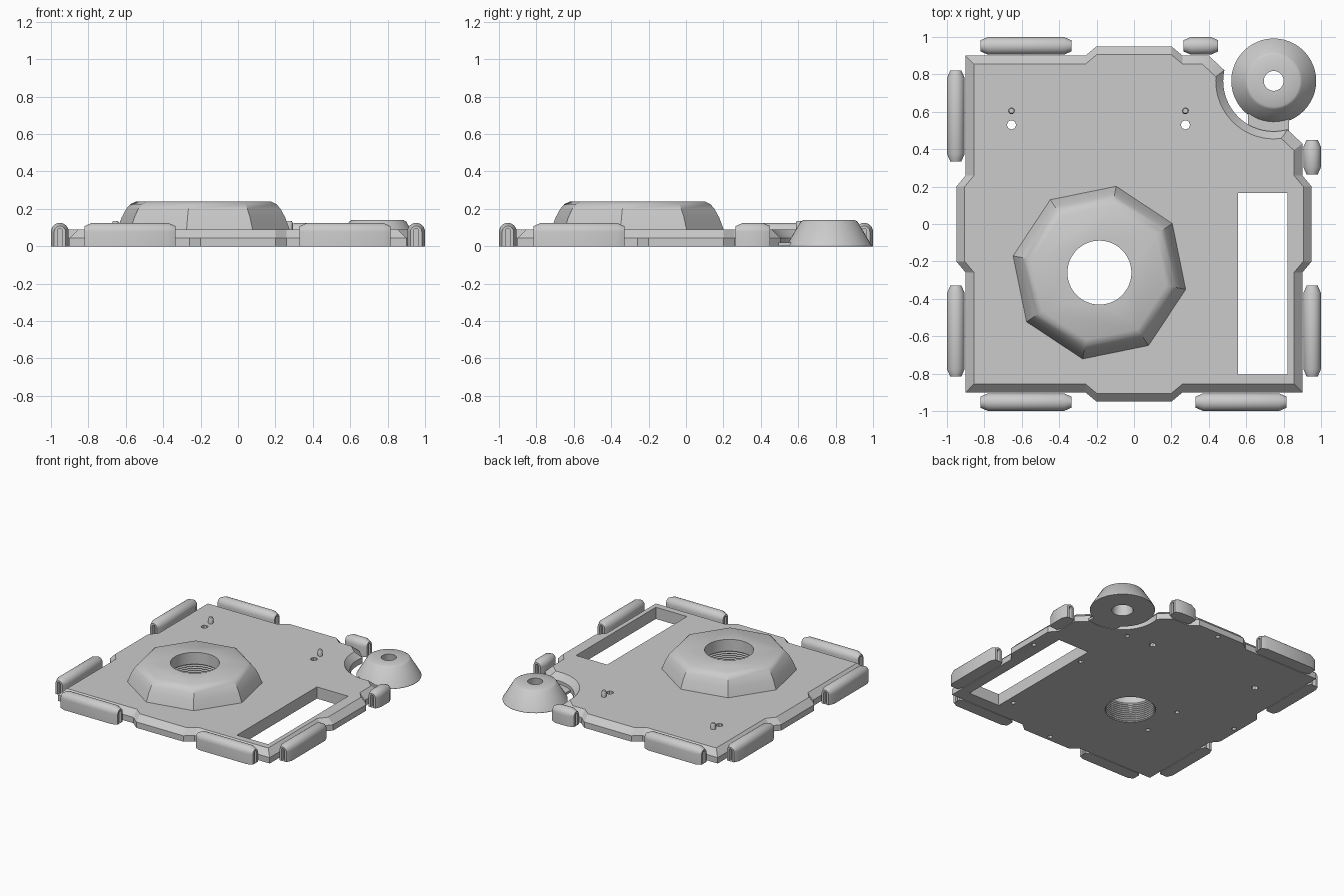
import bpy
import bmesh
from math import sin, cos, pi, radians

old = bpy.data.objects.get("Cube")
if old:
    bpy.data.objects.remove(old, do_unlink=True)

grey = bpy.data.materials.new("light_grey")
grey.use_nodes = True
grey.diffuse_color = (0.6, 0.6, 0.6, 1)
grey.node_tree.nodes["Principled BSDF"].inputs["Base Color"].default_value = (0.6, 0.6, 0.6, 1)


def loft(name, rings, closed=False):
    """Skin a series of equal rings; cap the ends, or join last to first."""
    bm = bmesh.new()
    loops = [[bm.verts.new(p) for p in ring] for ring in rings]
    pairs = list(zip(loops, loops[1:]))
    if closed:
        pairs.append((loops[-1], loops[0]))
    else:
        bm.faces.new(loops[0])
        bm.faces.new(loops[-1])
    n = len(loops[0])
    for a, b in pairs:
        for i in range(n):
            j = (i + 1) % n
            bm.faces.new((a[i], a[j], b[j], b[i]))
    bmesh.ops.recalc_face_normals(bm, faces=bm.faces)
    mesh = bpy.data.meshes.new(name)
    bm.to_mesh(mesh)
    bm.free()
    mesh.materials.append(grey)
    obj = bpy.data.objects.new(name, mesh)
    bpy.context.collection.objects.link(obj)
    return obj


def lathe(name, centre, profile, sides=48, turn=0, closed=False):
    cx, cy = centre
    angles = [radians(turn) + 2 * pi * i / sides for i in range(sides)]
    return loft(name, [[(cx + r * cos(a), cy + r * sin(a), z) for a in angles]
                       for r, z in profile], closed)


def box(name, x0, x1, y0, y1, z0, z1):
    corners = [(x0, y0), (x1, y0), (x1, y1), (x0, y1)]
    return loft(name, [[(x, y, z) for x, y in corners] for z in (z0, z1)])


def activate(obj):
    bpy.ops.object.select_all(action='DESELECT')
    obj.select_set(True)
    bpy.context.view_layer.objects.active = obj


def cut(obj, cutter):
    cutter.hide_render = True
    mod = obj.modifiers.new("cut", 'BOOLEAN')
    mod.operation = 'DIFFERENCE'
    mod.solver = 'EXACT'
    mod.object = cutter
    activate(obj)
    bpy.ops.object.modifier_apply(modifier=mod.name)


def discard(obj):
    bpy.data.objects.remove(obj, do_unlink=True)


def smooth(obj):
    activate(obj)
    bpy.ops.object.shade_smooth_by_angle(angle=radians(30))


# Base plate: a square with a bump on each side and a clipped corner
E, B, C, T = 0.9, 0.05, 0.045, 0.09
outer, inner = [], []
for k in range(4):
    side = [(-E, -E), (-0.26, -E), (-0.2, -E - B), (0.2, -E - B), (0.26, -E)]
    for i, (x, y) in enumerate(side):
        tx, ty = (x + C if i == 0 else x), y + C
        for _ in range(k):
            x, y, tx, ty = -y, x, -ty, tx
        if i == 0 and k == 2:
            outer += [(E, 0.43), (0.4, E)]
            inner += [(E - C, 0.394), (0.365, E - C)]
        else:
            outer.append((x, y))
            inner.append((tx, ty))
plate = loft("base_plate", [[(x, y, 0) for x, y in outer],
                            [(x, y, C) for x, y in outer],
                            [(x, y, T) for x, y in inner]])

# Octagonal dome with a rounded shoulder
HUB = (-0.185, -0.26)
dome = lathe("octagonal_dome", HUB, [(0.47, T), (0.445, 0.155), (0.42, 0.2),
                                     (0.398, 0.225), (0.366, 0.24)], 8, 34)

# Threaded hole through dome and plate
thread = [(0.171, -0.1)]
thread += [(0.171 + 0.008 * (i % 2), -0.01 + 0.008 * i) for i in range(21)]
thread += [(0.171, 0.3)]
bore = lathe("bore_cutter", HUB, thread, 64)
cut(plate, bore)
cut(dome, bore)
discard(bore)

# Round corner bay, rectangular window and small holes in the plate
DISC = (0.747, 0.765)
PEGS = (-0.655, 0.275)
cutters = [
    lathe("bay_cutter", DISC, [(0.27, -0.1), (0.27, C), (0.35, 0.135)], 64),
    box("window_cutter", 0.555, 0.82, -0.805, 0.165, -0.1, 0.2)]
for x in PEGS:
    cutters.append(lathe("hole_cutter", (x, 0.53), [(0.025, -0.1), (0.025, 0.2)], 8))
blind = [(0, 0.91), (0, -0.91), (0.91, 0), (-0.91, 0), (0.51, 0.03),
         (0.49, 0.51), (0.5, -0.71), (-0.46, -0.4), (-0.46, -0.08)]
for spot in blind:
    cutters.append(lathe("blind_cutter", spot, [(0.017, -0.1), (0.017, 0.035)], 12))
for cutter in cutters:
    cut(plate, cutter)
    discard(cutter)
smooth(plate)
smooth(dome)

# Small locating pegs
for x in PEGS:
    smooth(lathe("locating_peg", (x, 0.605), [(0.018, T - 0.01), (0.018, 0.125),
                                              (0.013, 0.135)], 12))

# Conical corner foot with a tapered hole, joined by a thin tab
smooth(lathe("conical_foot", DISC, [(0.075, 0), (0.227, 0), (0.227, 0.006),
                                    (0.152, 0.132), (0.138, 0.14), (0.053, 0.14)],
             closed=True))
box("foot_tab", 0.61, 0.83, 0.49, 0.62, 0.002, 0.02)


# Rounded edge clips with tapered, recessed ends
def arch(half, top, s):
    pts = [(-half, 0)]
    pts += [(-half * cos(pi * i / 12), top - half + half * sin(pi * i / 12))
            for i in range(13)]
    return [(s, u, z) for u, z in pts + [(half, 0)]]


def clip(name, start, end, side):
    """side is the number of quarter turns from the front edge."""
    half = (end - start) / 2
    mid = (start + end) / 2
    steps = [(0.013, 0.095, half - 0.03), (0.013, 0.095, half),
             (0.03, 0.108, half), (0.0475, 0.125, half - 0.04)]
    rings = [arch(w, h, -s) for w, h, s in steps]
    rings += [arch(w, h, s) for w, h, s in reversed(steps)]
    obj = loft(name, rings)
    x, y = [(mid, -0.9525), (0.9525, mid), (mid, 0.9525), (-0.9525, mid)][side]
    obj.location = (x, y, 0)
    obj.rotation_euler.z = side * pi / 2
    smooth(obj)


for side, edge, spans in [
        (0, "front", [(-0.82, -0.335), (0.33, 0.815)]),
        (1, "left", [(-0.815, -0.33), (0.265, 0.45)]),
        (2, "back", [(-0.82, -0.335), (0.265, 0.45)]),
        (3, "right", [(-0.815, -0.33), (0.335, 0.82)])]:
    for a, b in spans:
        clip(edge + "_edge_clip", a, b, side)
